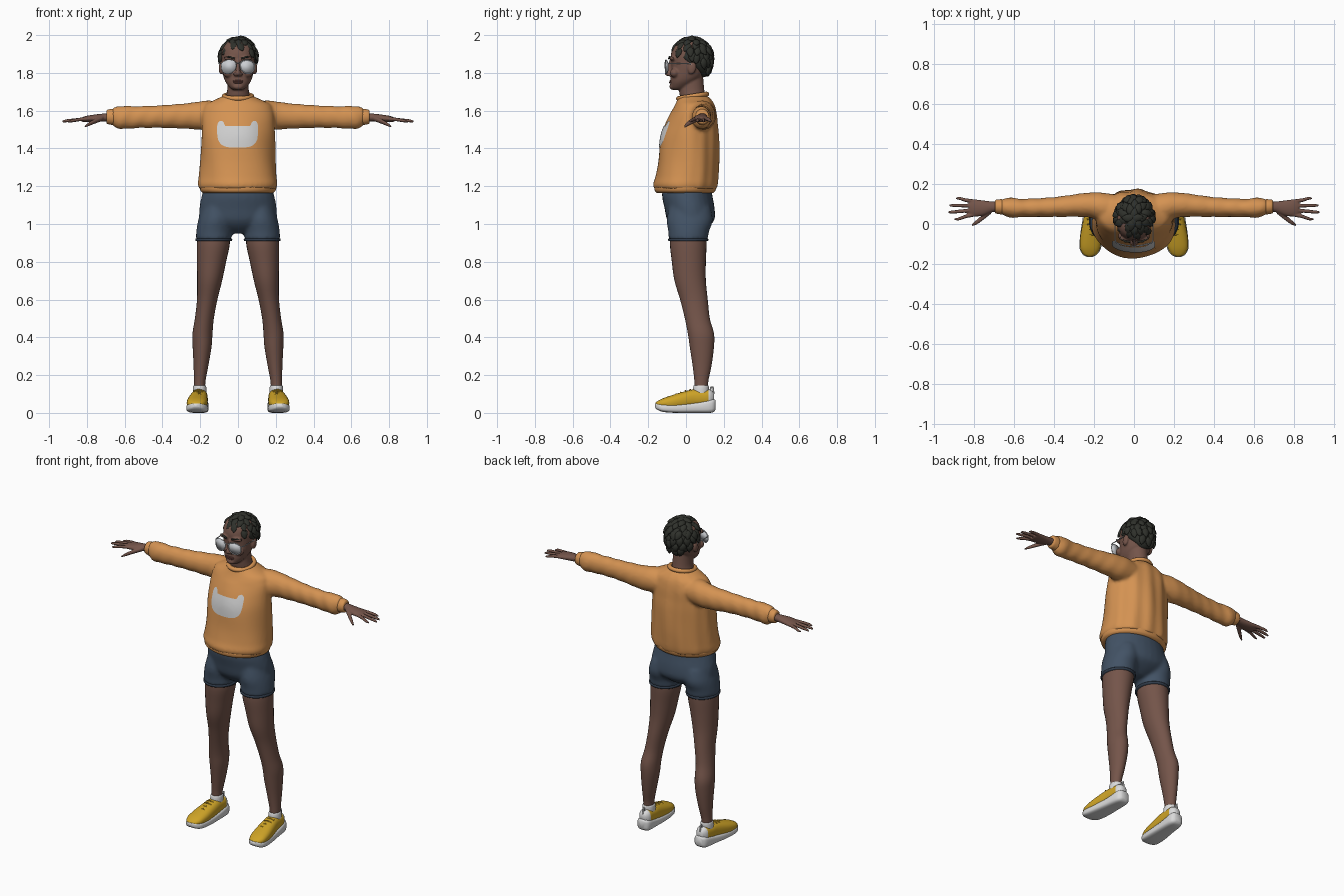
import bpy, bmesh, math, random
from mathutils import Vector, Matrix
from mathutils.bvhtree import BVHTree

random.seed(4)
if "Cube" in bpy.data.objects:
    bpy.data.objects.remove(bpy.data.objects["Cube"])


def material(name, r, g, b):
    m = bpy.data.materials.new(name)
    m.use_nodes = True
    m.diffuse_color = (r, g, b, 1)
    bsdf = m.node_tree.nodes["Principled BSDF"]
    bsdf.inputs["Base Color"].default_value = (r, g, b, 1)
    bsdf.inputs["Roughness"].default_value = 0.7
    return m


SKIN = material("brown skin", .175, .09, .068)
LIPS = material("lip", .15, .06, .05)
ORANGE = material("orange knit", .66, .29, .085)
NAVY = material("navy denim", .055, .085, .13)
DARK = material("dark denim", .03, .045, .07)
YELLOW = material("yellow mesh", .62, .37, .02)
WHITE = material("white rubber", .7, .7, .7)
GREY = material("pale print", .62, .62, .62)
HAIR = material("black hair", .028, .03, .024)
LENS = material("silver lens", .6, .62, .65)


def loft(bm, axis, rings, p=2.0, n=28, steps=4, ripple=None):
    """Closed tube through rings of (position, centre u, centre v, radius u, radius v)."""
    pts = [Vector(r) for r in rings]
    pts = [pts[0]] + pts + [pts[-1]]
    path = []
    for i in range(1, len(pts) - 2):
        a, b, c, d = pts[i - 1:i + 3]
        for s in range(steps):
            t = s / steps
            path.append(b + (c - a) * (t / 2) + (a * 2 - b * 5 + c * 4 - d) * (t * t / 2)
                        + (b * 3 - a - c * 3 + d) * (t ** 3 / 2))
    path.append(pts[-1])
    loops = []
    for w, cu, cv, ru, rv in path:
        loop = []
        for k in range(n):
            th = math.tau * k / n
            c, s = math.cos(th), math.sin(th)
            f = ripple(w, th) if ripple else 1
            u = cu + f * max(ru, .002) * math.copysign(abs(c) ** (2 / p), c)
            v = cv + f * max(rv, .002) * math.copysign(abs(s) ** (2 / p), s)
            loop.append(bm.verts.new({"x": (w, u, v), "y": (u, w, v), "z": (u, v, w)}[axis]))
        loops.append(loop)
    for a, b in zip(loops, loops[1:]):
        for k in range(n):
            bm.faces.new((a[k], a[(k + 1) % n], b[(k + 1) % n], b[k]))
    bm.faces.new(loops[0])
    bm.faces.new(loops[-1])


def body(bm, rows, **kw):
    """Centred upright loft from rows of (height, half width, front, back)."""
    loft(bm, "z", [(z, 0, (f + b) / 2, w, (b - f) / 2) for z, w, f, b in rows], **kw)


def ball(bm, centre, size, rot=None):
    m = Matrix.Translation(centre) @ (rot or Matrix()) @ Matrix.Diagonal((*size, 1))
    return bmesh.ops.create_uvsphere(bm, u_segments=20, v_segments=12, radius=1, matrix=m)["verts"]


def mirror_x(bm):
    new = bmesh.ops.duplicate(bm, geom=bm.verts[:] + bm.edges[:] + bm.faces[:])["geom"]
    for v in new:
        if isinstance(v, bmesh.types.BMVert):
            v.co.x *= -1


def finish(bm, name, mats, voxel=0, smooth=4, rule=None):
    bmesh.ops.recalc_face_normals(bm, faces=bm.faces[:])
    for f in bm.faces:
        f.smooth = True
        if rule:
            f.material_index = rule(f.calc_center_median())
    me = bpy.data.meshes.new(name)
    bm.to_mesh(me)
    bm.free()
    ob = bpy.data.objects.new(name, me)
    bpy.context.collection.objects.link(ob)
    for m in mats:
        me.materials.append(m)
    if voxel:
        r = ob.modifiers.new("fuse", "REMESH")
        r.mode, r.voxel_size, r.use_smooth_shade = "VOXEL", voxel, True
        s = ob.modifiers.new("soften", "SMOOTH")
        s.factor, s.iterations = .5, smooth
    return ob


def tube(name, points, radius, mat, closed=False, mirrored=False):
    cu = bpy.data.curves.new(name, "CURVE")
    cu.dimensions, cu.bevel_depth, cu.bevel_resolution = "3D", radius, 2
    sp = cu.splines.new("POLY")
    sp.points.add(len(points) - 1)
    for q, co in zip(sp.points, points):
        q.co = (*co, 1)
    sp.use_cyclic_u = closed
    cu.materials.append(mat)
    ob = bpy.data.objects.new(name, cu)
    bpy.context.collection.objects.link(ob)
    if mirrored:
        ob.modifiers.new("mirror", "MIRROR")
    return ob


# Legs
bm = bmesh.new()
loft(bm, "z", [(.98, .128, .015, .08, .09), (.9, .13, .012, .087, .097), (.8, .14, .015, .077, .09),
               (.7, .15, .022, .066, .083), (.6, .163, .042, .054, .073), (.5, .178, .06, .05, .066),
               (.42, .188, .079, .053, .069), (.35, .19, .084, .05, .064), (.25, .196, .085, .039, .05),
               (.16, .203, .081, .03, .036), (.09, .203, .08, .031, .036)])
mirror_x(bm)
finish(bm, "legs", [SKIN])

# Shorts: two thigh tubes fused with the hips
bm = bmesh.new()
loft(bm, "z", [(1.09, .11, .02, .08, .11), (1.02, .12, .02, .091, .122),
               (.96, .127, .014, .094, .108), (.915, .128, .012, .095, .104)])
mirror_x(bm)
body(bm, [(1.21, .175, -.12, .13), (1.15, .192, -.127, .14), (1.08, .205, -.113, .152),
          (1.02, .2, -.1, .15), (.98, .14, -.07, .11), (.95, .05, -.03, .06)])
finish(bm, "shorts", [NAVY], .011)
bm = bmesh.new()
loft(bm, "z", [(.924, .128, .012, .095, .104), (.918, .128, .012, .098, .107),
               (.91, .128, .012, .096, .105)], steps=2)
mirror_x(bm)
finish(bm, "shorts_hems", [DARK])

# Sweater: sleeves with soft creases, fused with a draped torso
bm = bmesh.new()
loft(bm, "x", [(.08, .07, 1.58, .075, .07), (.17, .088, 1.576, .07, .077), (.25, .095, 1.572, .06, .07),
               (.4, .085, 1.569, .05, .06), (.55, .08, 1.565, .046, .058), (.62, .082, 1.564, .05, .062),
               (.655, .085, 1.566, .042, .05), (.665, .086, 1.567, .036, .042)], steps=8,
     ripple=lambda w, t: 1 + .035 * math.sin(w * 75 + 2.5 * math.sin(t)) * min(1, w * 1.7))
mirror_x(bm)


def drape(z, t):
    back = max(0, math.sin(t))
    return 1 + .025 * back * math.cos(13 * t) + .012 * math.sin(5 * t + 14 * z) * (z < 1.6)


body(bm, [(1.19, .17, -.13, .14), (1.185, .2, -.163, .16), (1.21, .21, -.173, .167),
          (1.25, .206, -.162, .17), (1.33, .2, -.148, .173), (1.45, .195, -.135, .173),
          (1.52, .192, -.113, .168), (1.58, .19, -.085, .163), (1.63, .175, -.058, .15),
          (1.656, .125, -.047, .135), (1.678, .08, -.04, .115)], n=72, ripple=drape)
sweater = finish(bm, "sweater", [ORANGE], .01, 3)

# Ribbed hem, cuffs and collar
bm = bmesh.new()
body(bm, [(1.205, .195, -.155, .155), (1.195, .203, -.167, .16), (1.175, .198, -.165, .155),
          (1.165, .185, -.155, .145)], n=96, ripple=lambda w, t: 1 + .006 * math.sin(48 * t))
finish(bm, "sweater_hem", [ORANGE])
bm = bmesh.new()
loft(bm, "x", [(.65, .085, 1.566, .034, .04), (.662, .086, 1.567, .038, .043),
               (.69, .087, 1.567, .035, .038), (.697, .087, 1.567, .028, .03)], n=32)
mirror_x(bm)
finish(bm, "sweater_cuffs", [ORANGE])
ring = [math.tau * k / 40 for k in range(40)]
tube("sweater_collar", [(.073 * math.cos(a), .035 + .075 * math.sin(a), 1.676 + .012 * math.sin(a))
                        for a in ring], .013, ORANGE, True)

# Chest print laid just above the knit
bpy.context.view_layer.update()
bvh = BVHTree.FromObject(sweater, bpy.context.evaluated_depsgraph_get())
bm = bmesh.new()
cols, rows = 56, 14
grid = []
for i in range(cols + 1):
    t = 2 * i / cols - 1
    low = 1.405 + .07 * (1 - math.sqrt(1 - t ** 4))
    high = 1.52 + .026 * math.sqrt(max(0, 1 - ((abs(t) - .82) / .18) ** 2))
    column = []
    for j in range(rows + 1):
        x, z = t * .108 - .002, low + (high - low) * j / rows
        hit = bvh.ray_cast(Vector((x, -1, z)), Vector((0, 1, 0)))[0]
        column.append(bm.verts.new((x, (hit.y if hit else -.12) - .004, z)))
    grid.append(column)
for a, b in zip(grid, grid[1:]):
    for j in range(rows):
        bm.faces.new((a[j], b[j], b[j + 1], a[j + 1]))
finish(bm, "chest_print", [GREY])

# Hands: palm, four fingers and thumb
bm = bmesh.new()
loft(bm, "x", [(.66, .087, 1.567, .026, .024), (.71, .086, 1.564, .027, .021), (.755, .08, 1.56, .038, .02),
               (.80, .08, 1.556, .043, .017), (.825, .08, 1.553, .036, .012)])
for y0, y1, tip in ((.048, .025, .9), (.07, .06, .932), (.092, .093, .925), (.113, .128, .893)):
    loft(bm, "x", [(.79, y0, 1.557, .01, .01), (.84, y0 + (y1 - y0) * .4, 1.553, .0095, .0095),
                   (tip - .02, y1, 1.546, .008, .008), (tip, y1, 1.541, .004, .004)], n=12)
loft(bm, "x", [(.715, .07, 1.56, .018, .014), (.755, .035, 1.545, .015, .013),
               (.79, .008, 1.528, .012, .01), (.812, -.006, 1.515, .005, .005)], n=12)
mirror_x(bm)
finish(bm, "hands", [SKIN], .0042, 2)

# Head: ears, nose, chin and neck fused with the skull
bm = bmesh.new()
ball(bm, (.09, .032, 1.825), (.012, .022, .034), Matrix.Rotation(-.2, 4, "X"))
ball(bm, (.013, -.09, 1.793), (.012, .014, .01))
ball(bm, (.05, -.06, 1.8), (.03, .025, .025))
ball(bm, (.04, -.072, 1.877), (.035, .016, .012))
mirror_x(bm)
loft(bm, "z", [(1.783, 0, -.088, .012, .014), (1.797, 0, -.094, .014, .021),
               (1.825, 0, -.085, .01, .018), (1.87, 0, -.075, .01, .012)], n=16)
ball(bm, (0, -.072, 1.727), (.028, .016, .016))
body(bm, [(1.71, .025, -.07, -.02), (1.722, .043, -.08, .01), (1.75, .065, -.083, .05),
          (1.78, .077, -.082, .085), (1.82, .084, -.078, .102), (1.86, .087, -.08, .115),
          (1.9, .088, -.08, .116), (1.94, .08, -.065, .11), (1.965, .055, -.04, .08)], p=2.2)
body(bm, [(1.64, .075, -.02, .11), (1.69, .06, -.035, .1), (1.73, .056, -.035, .095),
          (1.79, .056, -.03, .09)])
finish(bm, "head", [SKIN], .0055, 3)
bm = bmesh.new()
ball(bm, (0, -.08, 1.757), (.028, .008, .005))
ball(bm, (0, -.08, 1.749), (.024, .009, .006))
finish(bm, "lips", [LIPS])
tube("eyebrows", [(.018, -.09, 1.876), (.045, -.087, 1.885), (.07, -.068, 1.878)], .005, HAIR, mirrored=True)

# Hair: cap covered with overlapping locks that fall from the crown
centre = Vector((.002, .033, 1.88))


def on_scalp(az, el, grow=1):
    d = Vector((math.cos(el) * math.sin(az), -math.cos(el) * math.cos(az), math.sin(el)))
    rz = .102 if el > 0 else .14
    return centre + Vector((d.x * .094, d.y * .104, d.z * rz)) * grow, d


def hairline(az):
    return 1.845 + .07 * math.cos(az)


bm = bmesh.new()
for v in ball(bm, (0, 0, 0), (1, 1, 1)):
    el, az = math.asin(max(-1, min(1, v.co.z))), math.atan2(v.co.x, -v.co.y)
    v.co = on_scalp(az, el)[0]
    if v.co.z < hairline(az):
        v.co.z = hairline(az)
for row in range(9):
    el0 = math.radians(82 - row * 16)
    count = max(4, round(15 * math.cos(el0)))
    for k in range(count):
        az = math.tau * (k + .5 * (row % 2)) / count + random.uniform(-.12, .12)
        el = el0 + random.uniform(-.07, .07)
        p, d = on_scalp(az, el, random.uniform(.98, 1.05))
        if p.z < hairline(az) + .012:
            continue
        down = Vector((math.sin(az) * math.sin(el), -math.cos(az) * math.sin(el), -math.cos(el)))
        down = (down + d * .22).normalized()
        side = d.cross(down).normalized()
        down = (down + side * random.uniform(-.5, .5)).normalized()
        side = d.cross(down).normalized()
        frame = Matrix((side, down, side.cross(down))).transposed().to_4x4()
        for v in bmesh.ops.create_uvsphere(bm, u_segments=10, v_segments=8, radius=1)["verts"]:
            taper = 1 - .55 * max(0, v.co.y)
            local = Vector((v.co.x * .022 * taper, v.co.y * .031, v.co.z * .012 * taper))
            v.co = p + frame.to_3x3() @ local
finish(bm, "hair", [HAIR])

# Glasses: teardrop lenses, rims, bridge and temples
outline = []
for a in ring:
    c, s = math.cos(a), math.sin(a)
    x = .05 + .038 * c * (1 + .12 * s) - .004 * s
    outline.append(Vector((x, -.11 + 2 * x * x, 1.832 + .036 * math.copysign(abs(s) ** .85, s))))
bm = bmesh.new()
bm.faces.new([bm.verts.new(q) for q in outline])
mirror_x(bm)
lens = finish(bm, "lenses", [LENS])
lens.modifiers.new("thickness", "SOLIDIFY").thickness = .003
tube("lens_rims", outline, .0028, LENS, True, True)
tube("glasses_bridge", [(-.016, -.109, 1.85), (0, -.113, 1.853), (.016, -.109, 1.85)], .0028, LENS)
tube("glasses_temples", [(.088, -.095, 1.85), (.095, -.08, 1.85), (.096, .02, 1.85),
                         (.094, .045, 1.835)], .0028, LENS, mirrored=True)

# Shoes: sole, upper with pale heel, sock and pull tab
bm = bmesh.new()
loft(bm, "y", [(.157, .2, .042, .022, .025), (.135, .2, .037, .042, .036), (.05, .205, .028, .049, .028),
               (-.05, .213, .024, .056, .024), (-.12, .219, .027, .054, .022), (-.152, .221, .034, .036, .017),
               (-.165, .222, .04, .015, .01)], p=3.5)
mirror_x(bm)
finish(bm, "shoe_soles", [WHITE])
bm = bmesh.new()
loft(bm, "y", [(.148, .2, .08, .02, .025), (.125, .2, .08, .037, .044), (.08, .203, .078, .042, .045),
               (.04, .205, .076, .045, .048), (-.01, .21, .066, .05, .047), (-.07, .216, .055, .054, .04),
               (-.12, .22, .05, .05, .028), (-.15, .221, .046, .034, .017), (-.162, .222, .046, .012, .007)],
     p=2.4, steps=6)
mirror_x(bm)
finish(bm, "shoe_uppers", [YELLOW, WHITE], rule=lambda c: int(c.y > .118))
bm = bmesh.new()
loft(bm, "z", [(.1, .203, .078, .036, .042), (.125, .203, .079, .036, .042), (.142, .203, .08, .034, .04),
               (.146, .203, .08, .03, .035)])
mirror_x(bm)
finish(bm, "socks", [WHITE])
tube("heel_tabs", [(.2, .125, .105), (.2, .132, .135), (.2, .143, .135), (.2, .146, .1)], .005, WHITE,
     mirrored=True)
for i, (y, z) in enumerate(((.025, .122), (0, .117), (-.025, .107), (-.05, .099))):
    tube(f"lace_{i + 1}", [(.185, y, z - .006), (.209, y - .003, z + .001), (.235, y, z - .006)], .004,
         YELLOW, mirrored=True)
